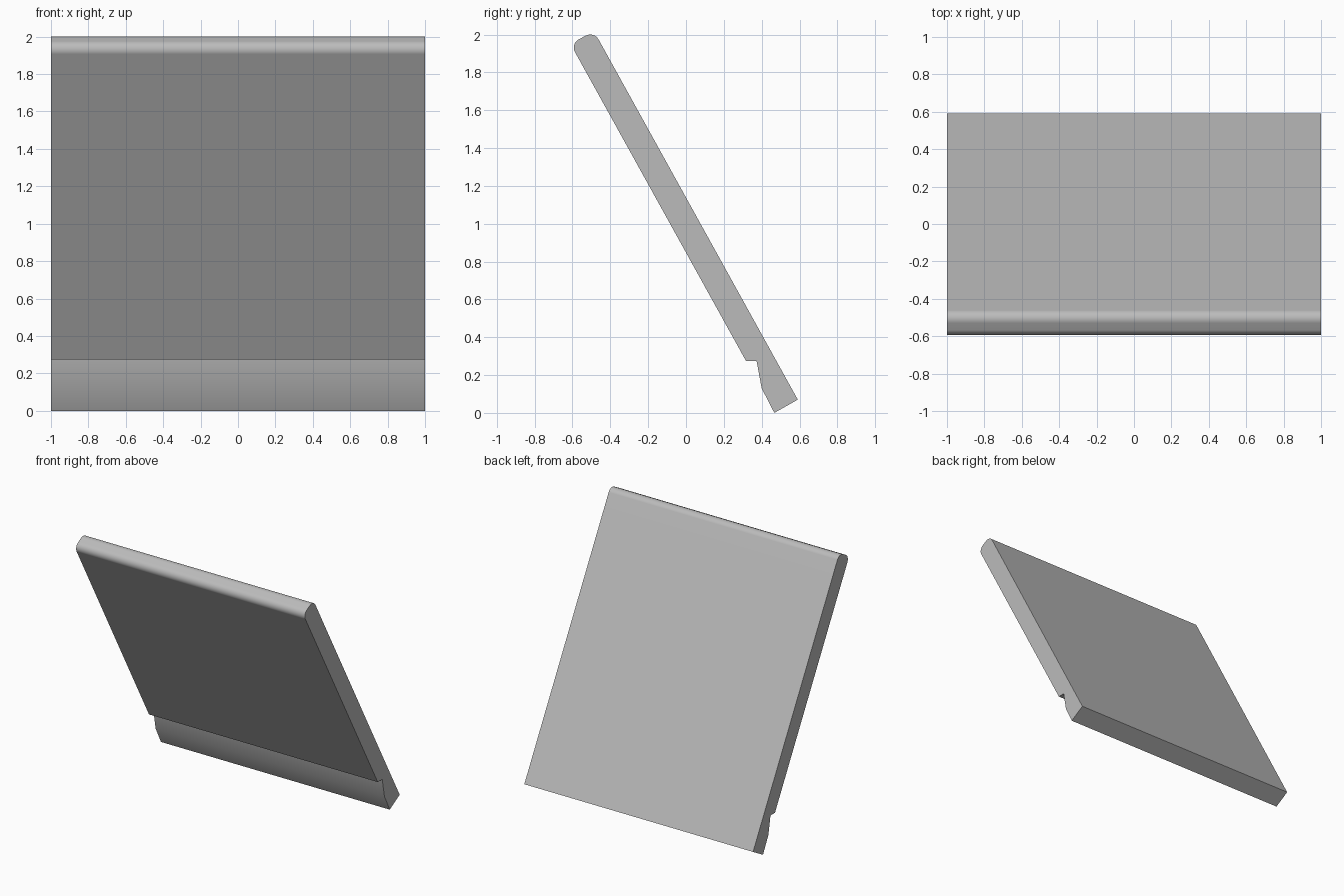
import bpy
import bmesh
from math import cos, sin, radians

cube = bpy.data.objects.get("Cube")
if cube:
    bpy.data.objects.remove(cube, do_unlink=True)

HALF_WIDTH = 1.0
LEAN = 61        # slope of the panel above the ground, degrees
RADIUS = 0.05    # rounding of the top edge
STEPS = 8

# Plain grey finish
grey = bpy.data.materials.new("light_grey")
grey.use_nodes = True
colour = (0.5, 0.5, 0.5, 1)
grey.diffuse_color = colour
grey.node_tree.nodes["Principled BSDF"].inputs["Base Color"].default_value = colour


def arc(y, z, start):
    """Quarter circle in the side plane, turning from the given angle."""
    angles = [radians(start + 90 * i / STEPS) for i in range(STEPS + 1)]
    return [(y + RADIUS * cos(a), z + RADIUS * sin(a)) for a in angles]


# Side profile: foot, rounded top, then the notch and lip on the front
profile = [(0.467, 0.0), (0.591, 0.07)]
profile += arc(-0.506, 1.95, 90 - LEAN)
profile += arc(-0.543, 1.931, 180 - LEAN)
profile += [(0.317, 0.275), (0.373, 0.275), (0.4, 0.13)]

# Leaning panel: the profile extruded across the full width
bm = bmesh.new()
side = bm.faces.new([bm.verts.new((-HALF_WIDTH, y, z)) for y, z in profile])
extruded = bmesh.ops.extrude_face_region(bm, geom=[side], use_keep_orig=True)
moved = [g for g in extruded["geom"] if isinstance(g, bmesh.types.BMVert)]
bmesh.ops.translate(bm, verts=moved, vec=(2 * HALF_WIDTH, 0, 0))
bmesh.ops.recalc_face_normals(bm, faces=bm.faces)

mesh = bpy.data.meshes.new("leaning_panel")
bm.to_mesh(mesh)
bm.free()
mesh.materials.append(grey)
panel = bpy.data.objects.new("leaning_panel", mesh)
bpy.context.collection.objects.link(panel)

# Smooth rounded edge and lip, flat large faces
bpy.ops.object.select_all(action="DESELECT")
panel.select_set(True)
bpy.context.view_layer.objects.active = panel
bpy.ops.object.shade_smooth_by_angle(angle=radians(30))
weighted = panel.modifiers.new("flat_large_faces", "WEIGHTED_NORMAL")
weighted.keep_sharp = True
